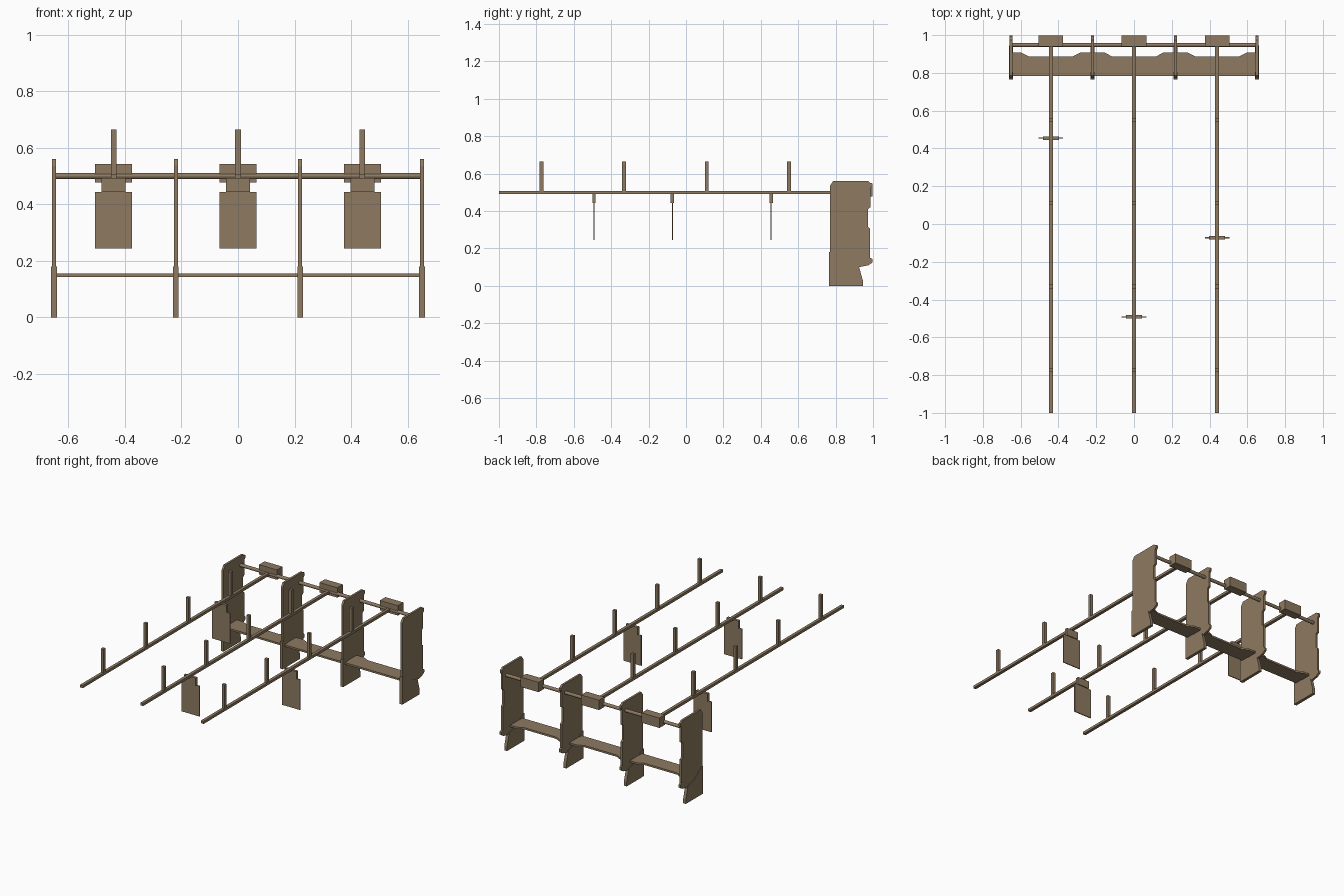
import bpy, bmesh, math

if "Cube" in bpy.data.objects:
    bpy.data.objects.remove(bpy.data.objects["Cube"])

brown = bpy.data.materials.new("brown_metal")
brown.diffuse_color = (0.27, 0.195, 0.12, 1)
brown.use_nodes = True
brown.node_tree.nodes["Principled BSDF"].inputs["Base Color"].default_value = brown.diffuse_color


def finish(name, bm):
    bmesh.ops.recalc_face_normals(bm, faces=bm.faces)
    me = bpy.data.meshes.new(name)
    bm.to_mesh(me)
    bm.free()
    me.materials.append(brown)
    ob = bpy.data.objects.new(name, me)
    bpy.context.collection.objects.link(ob)
    return ob


def box(name, x0, x1, y0, y1, z0, z1):
    bm = bmesh.new()
    bmesh.ops.create_cube(bm, size=1)
    for v in bm.verts:
        v.co = (x0 + (v.co.x + .5) * (x1 - x0),
                y0 + (v.co.y + .5) * (y1 - y0),
                z0 + (v.co.z + .5) * (z1 - z0))
    return finish(name, bm)


def prism(name, base, offset):
    bm = bmesh.new()
    f = bm.faces.new([bm.verts.new(p) for p in base])
    r = bmesh.ops.extrude_face_region(bm, geom=[f])
    vs = [g for g in r["geom"] if isinstance(g, bmesh.types.BMVert)]
    bmesh.ops.translate(bm, verts=vs, vec=offset)
    return finish(name, bm)


# Upright panels and the sleeves at their feet (y, z profiles)
panel = [(.77, .1), (.77, .535), (.787, .56), (.975, .56), (.985, .55),
         (.996, .548), (.996, .53), (.986, .52), (.986, .42), (.972, .41),
         (.972, .315), (.985, .305), (.985, .15), (.997, .143),
         (.997, .125), (.975, .11), (.925, .1)]
foot = [(.765, 0), (.945, 0), (.945, .03), (.923, .11), (.86, .125), (.78, .18), (.765, .18)]
for x in (-.651, -.22, .22, .651):
    prism("upright_panel", [(x - .007, y, z) for y, z in panel], (.014, 0, 0))
    prism("panel_foot", [(x - .01, y, z) for y, z in foot], (.02, 0, 0))

# Shelf with a shallow notch in each bay
shelf = [(.647, .783), (-.647, .783), (-.647, .908), (-.6, .908)]
for c in (-.44, 0, .44):
    if c > -.4:
        shelf.append((c - .157, .908))
    else:
        shelf[-1] = (c - .157, .908)
    shelf += [(c - .118, .888), (c + .118, .888), (c + .157, .908)]
shelf.append((.647, .908))
prism("shelf", [(x, y, .143) for x, y in shelf], (0, 0, .012))

# Cross rail
prism("cross_rail", [(-.658, .947 + .0108 * math.cos(a * math.pi / 6),
                      .5 + .0108 * math.sin(a * math.pi / 6)) for a in range(12)],
      (1.316, 0, 0))

# Three hanging arms with mounting block, pegs and a tag each
for x, tag_y in ((-.44, .455), (0, -.492), (.44, -.073)):
    box("mounting_block", x - .065, x + .065, .94, .997, .478, .543)
    box("arm_bar", x - .01, x + .01, -1, .945, .491, .508)
    for y in (-.772, -.331, .111, .551):
        box("peg", x - .01, x + .01, y - .01, y + .01, .5, .664)
    box("tag_clip", x - .043, x + .043, tag_y - .009, tag_y + .009, .443, .493)
    box("tag_plate", x - .065, x + .065, tag_y - .003, tag_y + .003, .244, .444)
